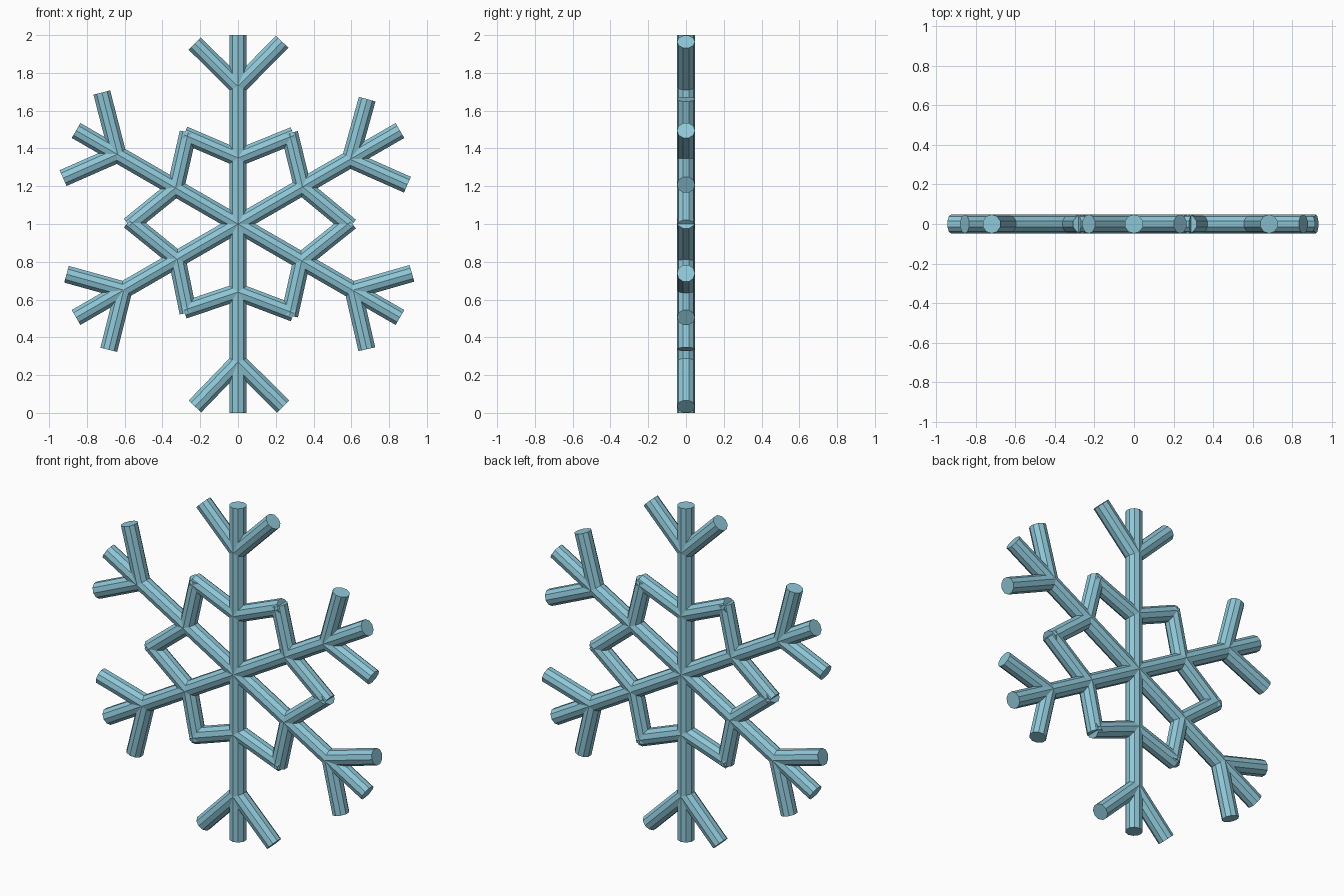
import bpy
import math
from mathutils import Vector, Matrix

if "Cube" in bpy.data.objects:
    bpy.data.objects.remove(bpy.data.objects["Cube"])

R = 0.048      # rod radius
SIDES = 10

ice = bpy.data.materials.new("ice blue")
ice.diffuse_color = (0.27, 0.57, 0.68, 1)
ice.use_nodes = True
ice.node_tree.nodes["Principled BSDF"].inputs["Base Color"].default_value = ice.diffuse_color


def rod(name, a, b, extend=0.0):
    """Faceted rod between two (x, z) points in the y = 0 plane."""
    a, b = Vector((a[0], 0, a[1])), Vector((b[0], 0, b[1]))
    d = (b - a).normalized()
    b = b + d * extend
    bpy.ops.mesh.primitive_cylinder_add(vertices=SIDES, radius=R, depth=(b - a).length)
    ob = bpy.context.object
    ob.name = name
    # local y stays along world y so all rods share the same facet layout
    y = Vector((0, 1, 0))
    x = y.cross(d)
    m = Matrix((x, y, d)).transposed().to_4x4()
    m.translation = (a + b) / 2
    ob.data.transform(m)
    ob.matrix_world = Matrix()
    ob.data.materials.append(ice)
    return ob


# Three long rods crossing at the centre
for i, (angle, length) in enumerate([(90, 1.0), (30, 0.99), (150, 0.99)]):
    c, s = math.cos(math.radians(angle)) * length, math.sin(math.radians(angle)) * length
    rod(f"main_arm_{i}", (-c, 1 - s), (c, 1 + s))

# Forked twigs near each tip: fork point, then the two twig ends
forks = [
    ((0, 1.728), (-0.229, 1.955), (0.234, 1.965)),
    ((0.595, 1.342), (0.684, 1.661), (0.897, 1.208)),
    ((0.61, 0.65), (0.921, 0.739), (0.682, 0.337)),
    ((0, 0.27), (0.239, 0.034), (-0.228, 0.034)),
    ((-0.605, 0.65), (-0.684, 0.334), (-0.908, 0.734)),
    ((-0.637, 1.37), (-0.926, 1.243), (-0.721, 1.696)),
]
for i, (base, *ends) in enumerate(forks):
    for j, end in enumerate(ends):
        rod(f"twig_{i}_{j}", base, end)

# Inner star: inner points sit on the arms, outer points between them
inner = [(0, 1.35), (0.342, 1.197), (0.337, 0.805), (0, 0.64), (-0.322, 0.812), (-0.33, 1.192)]
outer = [(0.277, 1.462), (0.58, 1.0), (0.277, 0.535), (-0.268, 0.55), (-0.56, 1.005), (-0.268, 1.465)]
for i in range(6):
    rod(f"star_rod_{i}_a", inner[i], outer[i], 0.02)
    rod(f"star_rod_{i}_b", inner[(i + 1) % 6], outer[i], 0.02)
